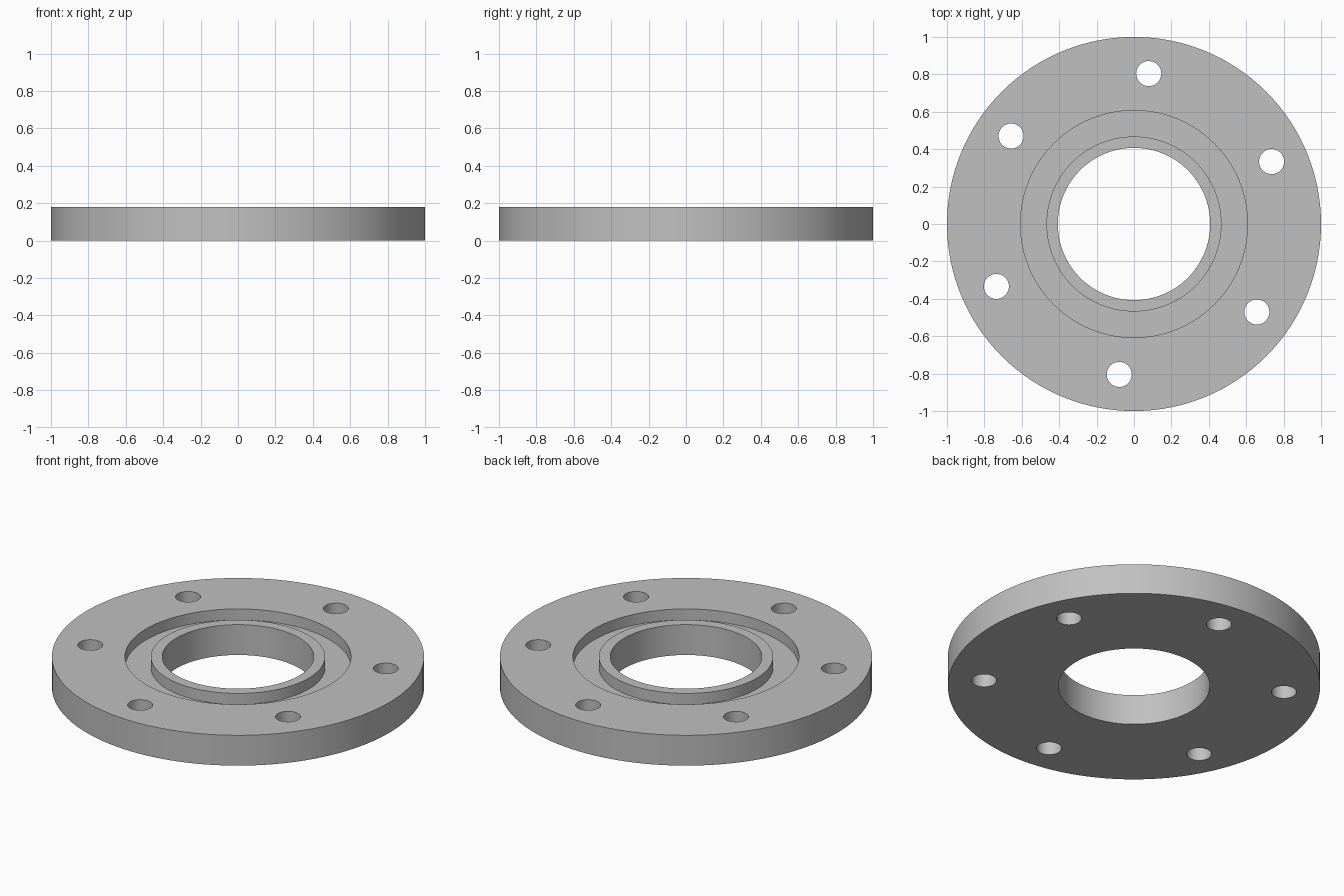
import bpy, bmesh, math

if "Cube" in bpy.data.objects:
    bpy.data.objects.remove(bpy.data.objects["Cube"])

SEGMENTS = 128
HEIGHT = 0.18
FLOOR = 0.115

steel = bpy.data.materials.new("steel grey")
steel.diffuse_color = (0.53, 0.53, 0.53, 1)
steel.use_nodes = True
steel.node_tree.nodes["Principled BSDF"].inputs["Base Color"].default_value = steel.diffuse_color


def lathe(name, profile, segments):
    """Revolve a closed (radius, z) profile around the z axis."""
    bm = bmesh.new()
    rings = []
    for i in range(segments):
        a = 2 * math.pi * i / segments
        rings.append([bm.verts.new((r * math.cos(a), r * math.sin(a), z)) for r, z in profile])
    n = len(profile)
    for i in range(segments):
        a, b = rings[i], rings[(i + 1) % segments]
        for j in range(n):
            k = (j + 1) % n
            bm.faces.new((a[j], b[j], b[k], a[k]))
    bmesh.ops.recalc_face_normals(bm, faces=bm.faces)
    mesh = bpy.data.meshes.new(name)
    bm.to_mesh(mesh)
    bm.free()
    obj = bpy.data.objects.new(name, mesh)
    bpy.context.collection.objects.link(obj)
    mesh.materials.append(steel)
    return obj


# Flange ring with a recessed groove around the raised bore collar
flange = lathe("flange", [
    (0.407, 0), (1.0, 0), (1.0, HEIGHT), (0.607, HEIGHT),
    (0.607, FLOOR), (0.468, FLOOR), (0.468, HEIGHT), (0.407, HEIGHT),
], SEGMENTS)

# Six through holes on the bolt circle
bm = bmesh.new()
for i in range(6):
    a = math.radians(24.4 + 60 * i)
    made = bmesh.ops.create_cone(bm, cap_ends=True, segments=48, radius1=0.067,
                                 radius2=0.067, depth=0.6)
    bmesh.ops.translate(bm, verts=made["verts"],
                        vec=(0.808 * math.cos(a), 0.808 * math.sin(a), HEIGHT / 2))
mesh = bpy.data.meshes.new("bolt_hole_cutter")
bm.to_mesh(mesh)
bm.free()
mesh.materials.append(steel)
cutter = bpy.data.objects.new("bolt_hole_cutter", mesh)
bpy.context.collection.objects.link(cutter)

cut = flange.modifiers.new("bolt_holes", 'BOOLEAN')
cut.operation = 'DIFFERENCE'
cut.solver = 'EXACT'
cut.object = cutter
bpy.context.view_layer.objects.active = flange
flange.select_set(True)
bpy.ops.object.modifier_apply(modifier=cut.name)
bpy.data.objects.remove(cutter)

# Smooth round walls, crisp rims
bpy.ops.object.shade_smooth_by_angle(angle=math.radians(30))
